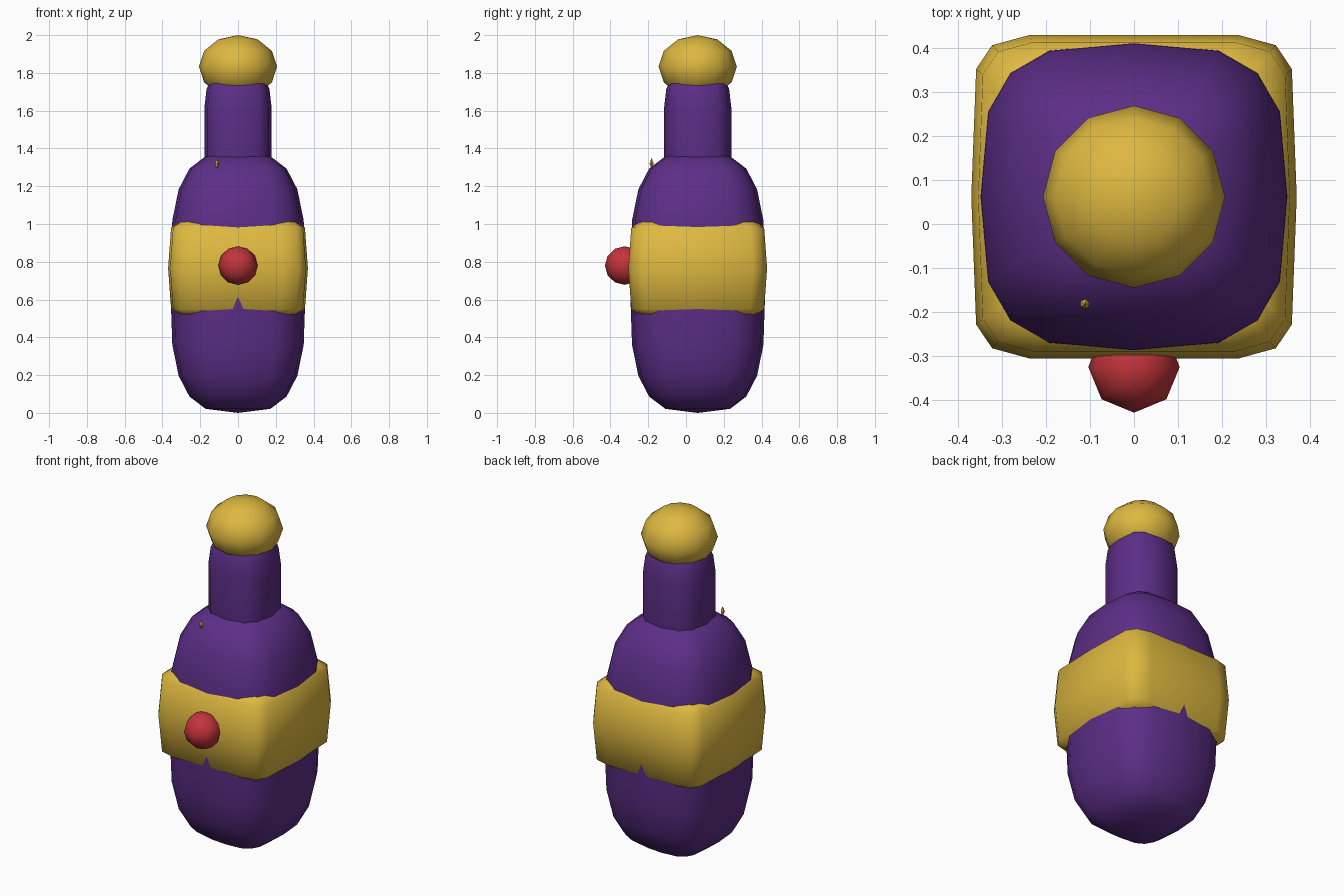
import bpy, bmesh, math

if "Cube" in bpy.data.objects:
    bpy.data.objects.remove(bpy.data.objects["Cube"])


def material(name, rgb):
    m = bpy.data.materials.new(name)
    m.diffuse_color = (*rgb, 1.0)
    m.use_nodes = True
    m.node_tree.nodes["Principled BSDF"].inputs["Base Color"].default_value = m.diffuse_color
    return m


purple = material("purple glass", (0.107, 0.027, 0.242))
gold = material("gold", (0.73, 0.479, 0.051))
red = material("red", (0.546, 0.034, 0.045))


def spow(v, e):
    """Signed power used by the superellipsoid formula."""
    return math.copysign(abs(v) ** e, v) if abs(v) > 1e-9 else 0.0


def superellipsoid(name, mat, center, size, segs, rings, e_vert=1.0, e_flat=1.0, smooth=True):
    bm = bmesh.new()
    cx, cy, cz = center
    sx, sy, sz = size
    loops = []
    for i in range(1, rings):
        a = -math.pi / 2 + math.pi * i / rings
        r, z = spow(math.cos(a), e_vert), spow(math.sin(a), e_vert)
        loop = []
        for j in range(segs):
            t = 2 * math.pi * j / segs
            loop.append(bm.verts.new((cx + sx * r * spow(math.cos(t), e_flat),
                                      cy + sy * r * spow(math.sin(t), e_flat),
                                      cz + sz * z)))
        loops.append(loop)
    bottom = bm.verts.new((cx, cy, cz - sz))
    top = bm.verts.new((cx, cy, cz + sz))
    for j in range(segs):
        k = (j + 1) % segs
        bm.faces.new((bottom, loops[0][k], loops[0][j]))
        bm.faces.new((top, loops[-1][j], loops[-1][k]))
        for a, b in zip(loops, loops[1:]):
            bm.faces.new((a[j], a[k], b[k], b[j]))
    for f in bm.faces:
        f.smooth = smooth
    me = bpy.data.meshes.new(name)
    bm.to_mesh(me)
    bm.free()
    me.materials.append(mat)
    ob = bpy.data.objects.new(name, me)
    bpy.context.collection.objects.link(ob)
    return ob


Y = 0.062  # bottle axis, set back because the red ball sticks out in front

# Rounded-square bottle body and neck
superellipsoid("bottle_body", purple, (0, Y, 0.69), (0.359, 0.359, 0.69), 16, 10, 0.63, 0.62)
superellipsoid("bottle_neck", purple, (0, Y, 1.48), (0.179, 0.179, 0.33), 12, 9, 0.5, 0.7)
# Gold label band around the middle
superellipsoid("label_band", gold, (0, Y, 0.765), (0.37, 0.37, 0.265), 14, 6, 0.3, 0.29)
# Gold stopper
superellipsoid("stopper", gold, (0, Y, 1.833), (0.207, 0.207, 0.167), 12, 6)
# Red ball on the front of the label
superellipsoid("front_ball", red, (0, -0.325, 0.78), (0.104, 0.104, 0.102), 8, 6)
# Tiny gold sparkle on the shoulder
superellipsoid("shoulder_sparkle", gold, (-0.112, -0.182, 1.32), (0.012, 0.012, 0.03), 5, 2, smooth=False)
